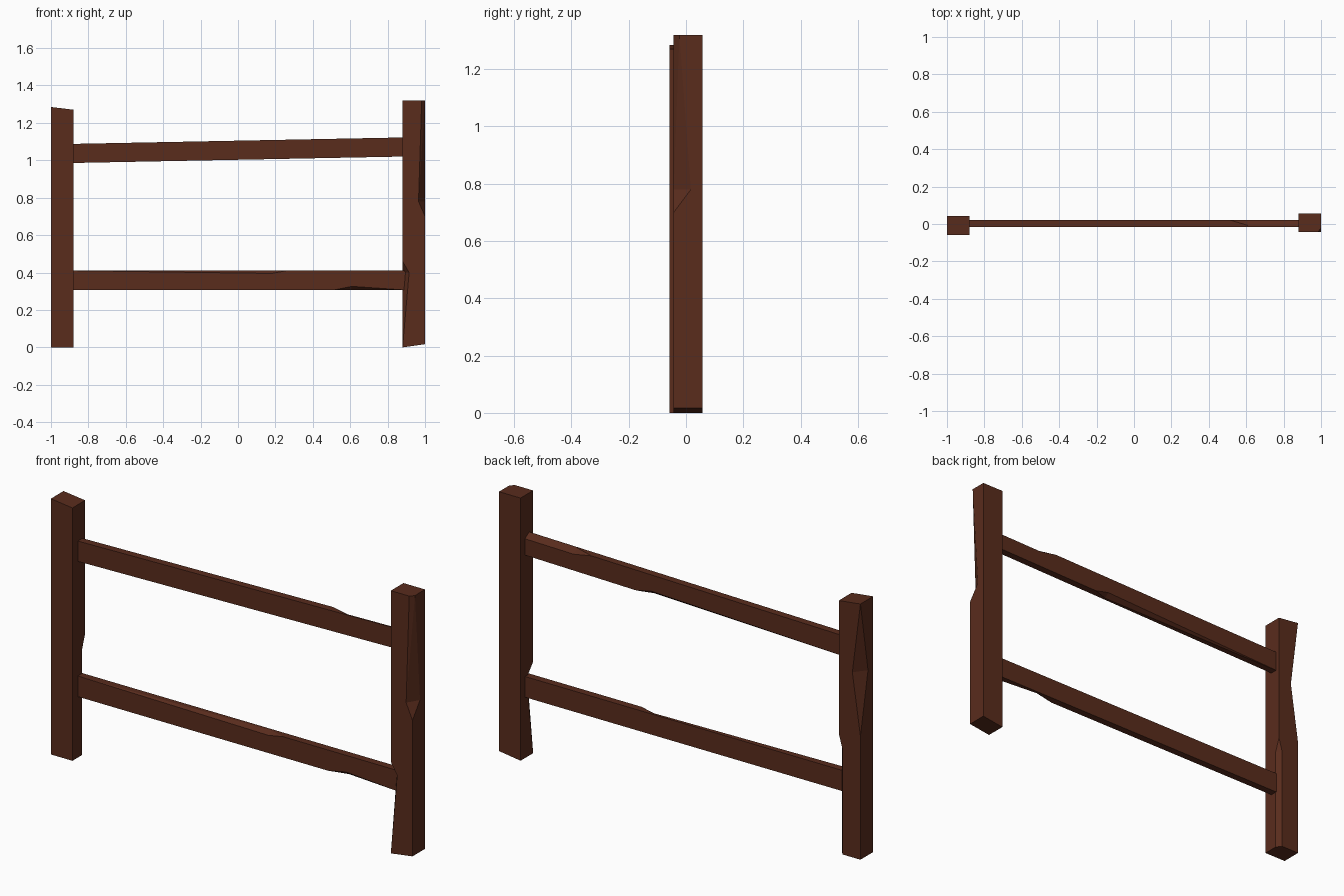
import bpy, bmesh

if "Cube" in bpy.data.objects:
    bpy.data.objects.remove(bpy.data.objects["Cube"])

wood = bpy.data.materials.new("dark_wood")
wood.diffuse_color = (0.10, 0.025, 0.012, 1)
wood.use_nodes = True
wood.node_tree.nodes["Principled BSDF"].inputs["Base Color"].default_value = wood.diffuse_color

# Corners of a beam's section, counter-clockwise
CORNERS = [(-1, -1), (1, -1), (1, 1), (-1, 1)]


def inset(keys, t):
    """Chip size (u, v) at position t, interpolated between key stations."""
    if not keys or t <= keys[0][0]:
        return keys[0][1:] if keys else (0, 0)
    for k0, k1 in zip(keys, keys[1:]):
        if t <= k1[0]:
            f = (t - k0[0]) / (k1[0] - k0[0])
            return tuple(a + (b - a) * f for a, b in zip(k0[1:], k1[1:]))
    return keys[-1][1:]


def beam(name, t0, t1, u0, u1, v0, v1, place, chips):
    """Rectangular beam along t, with carved chips on its long edges."""
    stations = sorted({t0, t1} | {k[0] for keys in chips.values() for k in keys})
    bm = bmesh.new()
    rings = []
    for t in stations:
        ring = []
        for i, (su, sv) in enumerate(CORNERS):
            a, b = inset(chips.get((su, sv)), t)
            u, v = (u0, u1)[su > 0], (v0, v1)[sv > 0]
            pair = [(u, v - sv * b), (u - su * a, v)]
            if i % 2:
                pair.reverse()
            ring += [bm.verts.new(place(t, *p)) for p in pair]
        rings.append(ring)
    n = len(rings[0])
    for r0, r1 in zip(rings, rings[1:]):
        for i in range(n):
            j = (i + 1) % n
            bm.faces.new((r0[i], r0[j], r1[j], r1[i]))
    bm.faces.new(rings[0][::-1])
    bm.faces.new(rings[-1])
    bmesh.ops.remove_doubles(bm, verts=bm.verts[:], dist=1e-5)
    bmesh.ops.triangulate(bm, faces=bm.faces[:])
    bmesh.ops.recalc_face_normals(bm, faces=bm.faces[:])
    mesh = bpy.data.meshes.new(name)
    bm.to_mesh(mesh)
    bm.free()
    mesh.materials.append(wood)
    obj = bpy.data.objects.new(name, mesh)
    bpy.context.collection.objects.link(obj)


# Left post: top saw cut falls towards the middle
def left_place(t, x, y):
    return x, y, t - (0.12 * (x + 1) if t > 1.28 else 0)


beam("left_post", 0, 1.285, -1, -0.88, -0.058, 0.043, left_place, {
    (-1, 1): [(0.62, 0, 0), (0.93, 0.045, 0.06), (1.285, 0, 0)],
    (1, 1): [(0, 0.02, 0.025), (0.53, 0.02, 0.025), (0.6, 0, 0)]})


# Right post: bottom saw cut rises towards the outside
def right_place(t, x, y):
    return x, y, t + (0.14 * (x - 0.88) if t < 0.01 else 0)


beam("right_post", 0, 1.32, 0.88, 1, -0.043, 0.057, right_place, {
    (1, -1): [(0.7, 0, 0), (0.78, 0.035, 0.06), (1.32, 0.018, 0.02)],
    (-1, -1): [(0, 0, 0), (0.40, 0.035, 0.05), (0.46, 0, 0)]})

# Upper rail, sloping up to the right
beam("upper_rail", -0.89, 0.89, -0.015, 0.022, -0.051, 0.051,
     lambda t, y, z: (t, y, z + 1.054 + 0.0195 * t), {
         (1, 1): [(0.51, 0, 0), (0.61, 0.03, 0.02), (0.89, 0.03, 0.02)],
         (1, -1): [(-0.89, 0, 0), (0.18, 0.025, 0.02), (0.26, 0, 0)]})

# Lower rail, level
beam("lower_rail", -0.89, 0.90, -0.015, 0.022, -0.052, 0.052,
     lambda t, y, z: (t, y, z + 0.358), {
         (-1, -1): [(0.51, 0, 0), (0.61, 0.025, 0.02), (0.90, 0, 0)],
         (-1, 1): [(-0.89, 0, 0), (0.18, 0.025, 0.015), (0.26, 0, 0)]})
